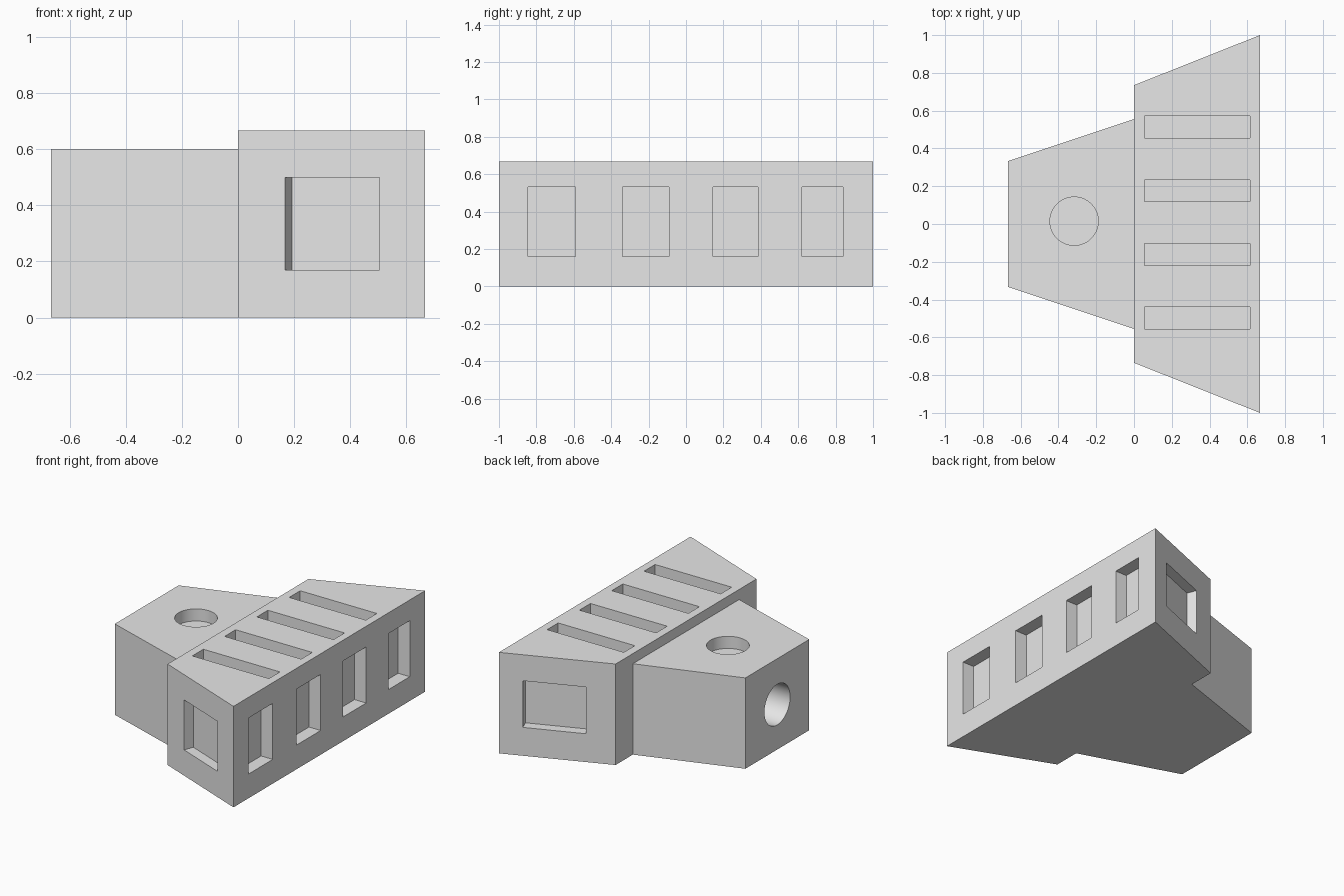
import bpy, bmesh, math
from mathutils import Matrix

cube = bpy.data.objects.get("Cube")
if cube:
    bpy.data.objects.remove(cube, do_unlink=True)

grey = bpy.data.materials.new("plain_grey")
grey.use_nodes = True
GREY = (0.8, 0.8, 0.8, 1)
grey.diffuse_color = GREY
grey.node_tree.nodes["Principled BSDF"].inputs["Base Color"].default_value = GREY


def add_object(name, bm):
    bmesh.ops.recalc_face_normals(bm, faces=bm.faces)
    mesh = bpy.data.meshes.new(name)
    bm.to_mesh(mesh)
    bm.free()
    mesh.materials.append(grey)
    obj = bpy.data.objects.new(name, mesh)
    bpy.context.collection.objects.link(obj)
    return obj


def tapered_block(name, x0, half0, x1, half1, height):
    """Trapezium footprint extruded upward."""
    bm = bmesh.new()
    outline = [(x0, -half0), (x1, -half1), (x1, half1), (x0, half0)]
    base = bm.faces.new([bm.verts.new((x, y, 0)) for x, y in outline])
    top = bmesh.ops.extrude_face_region(bm, geom=[base])["geom"]
    verts = [v for v in top if isinstance(v, bmesh.types.BMVert)]
    bmesh.ops.translate(bm, verts=verts, vec=(0, 0, height))
    return add_object(name, bm)


def cut(body, bm):
    cutter = add_object("cutter", bm)
    mod = body.modifiers.new("recess", "BOOLEAN")
    mod.operation = "DIFFERENCE"
    mod.solver = "EXACT"
    mod.object = cutter
    bpy.context.view_layer.objects.active = body
    bpy.ops.object.modifier_apply(modifier=mod.name)
    bpy.data.objects.remove(cutter, do_unlink=True)


def cut_box(body, center, size, turn=0):
    bm = bmesh.new()
    bmesh.ops.create_cube(bm, size=1, matrix=Matrix.Translation(center)
                          @ Matrix.Rotation(turn, 4, "Z") @ Matrix.Diagonal((*size, 1)))
    cut(body, bm)


def cut_hole(body, center, radius, depth, tilt=0):
    bm = bmesh.new()
    bmesh.ops.create_cone(bm, cap_ends=True, segments=64, radius1=radius, radius2=radius,
                          depth=2 * depth, matrix=Matrix.Translation(center)
                          @ Matrix.Rotation(tilt, 4, "Y"))
    cut(body, bm)


# Two tapered bodies standing side by side
LONG, INNER, TALL = 0.667, 0.735, 0.667
main = tapered_block("main_body", 0, INNER, LONG, 1, TALL)
wing = tapered_block("rear_body", -LONG, 0.333, 0, 0.555, 0.6)

# Slots along the roof
for i in range(4):
    cut_box(main, (0.335, -0.498 + 0.337 * i, TALL), (0.56, 0.115, 0.16))

# Windows on the long face
for y0, y1 in [(-0.845, -0.59), (-0.34, -0.09), (0.145, 0.385), (0.62, 0.84)]:
    cut_box(main, (LONG, (y0 + y1) / 2, 0.345), (0.17, y1 - y0, 0.37))

# Windows on the two slanted ends, square to each face
slope = math.atan2(1 - INNER, LONG)
for side, x0, x1, z0, z1 in [(-1, 0.167, 0.505, 0.17, 0.5), (1, 0.17, 0.53, 0.187, 0.495)]:
    x = (x0 + x1) / 2
    y = side * (INNER + x * math.tan(slope))
    cut_box(main, (x, y, (z0 + z1) / 2),
            ((x1 - x0) / math.cos(slope), 0.134, z1 - z0), side * slope)

# Round recesses in the small body: roof and end
cut_hole(wing, (-0.317, 0.015, 0.6), 0.128, 0.08)
cut_hole(wing, (-LONG, 0, 0.297), 0.134, 0.25, math.pi / 2)

for obj in (main, wing):
    bpy.ops.object.select_all(action="DESELECT")
    obj.select_set(True)
    bpy.context.view_layer.objects.active = obj
    bpy.ops.object.shade_smooth_by_angle(angle=math.radians(30))
